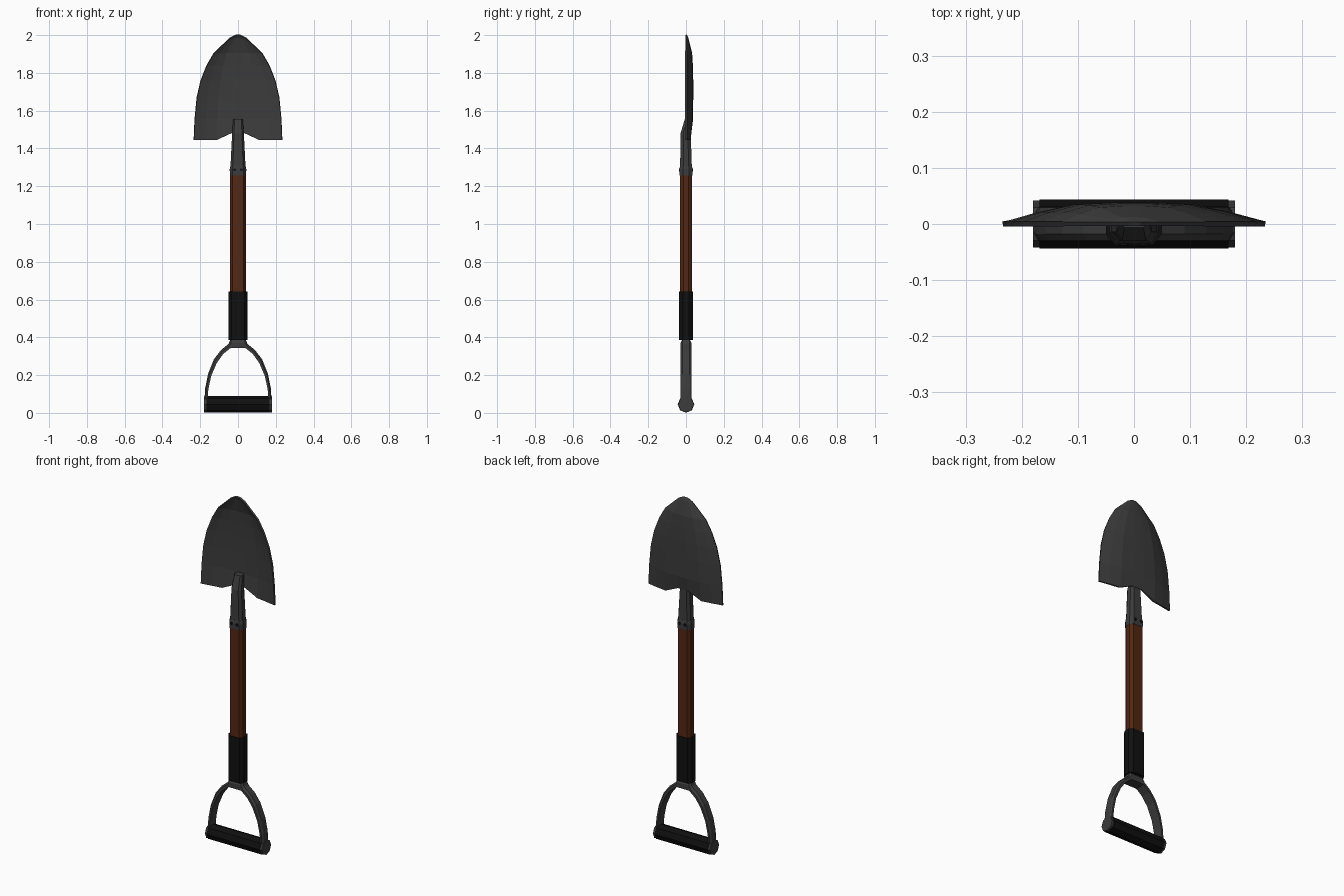
import bpy, bmesh, math

if "Cube" in bpy.data.objects:
    bpy.data.objects.remove(bpy.data.objects["Cube"])


def mat(name, rgb):
    m = bpy.data.materials.new(name)
    m.diffuse_color = (*rgb, 1)
    m.use_nodes = True
    m.node_tree.nodes["Principled BSDF"].inputs["Base Color"].default_value = m.diffuse_color
    return m


METAL = mat("dark_steel", (0.045, 0.045, 0.045))
WOOD = mat("brown_wood", (0.085, 0.02, 0.006))
BLACK = mat("black_rubber", (0.005, 0.005, 0.005))


def finish(name, bm, material):
    bmesh.ops.recalc_face_normals(bm, faces=bm.faces)
    me = bpy.data.meshes.new(name)
    bm.to_mesh(me)
    bm.free()
    me.materials.append(material)
    ob = bpy.data.objects.new(name, me)
    bpy.context.collection.objects.link(ob)
    return ob


def loft(name, sections, material):
    """Chamfered octagon sections (z, half width, y front, y back), capped."""
    bm = bmesh.new()
    rings = []
    for z, w, yf, yb in sections:
        c, h = (yf + yb) / 2, (yb - yf) / 2
        a, b = 0.68 * w, 0.45 * h
        pts = [(a, -h), (w, -b), (w, b), (a, h), (-a, h), (-w, b), (-w, -b), (-a, -h)]
        rings.append([bm.verts.new((x, c + y, z)) for x, y in pts])
    for r, s in zip(rings, rings[1:]):
        for i in range(8):
            j = (i + 1) % 8
            bm.faces.new((r[i], r[j], s[j], s[i]))
    bm.faces.new(rings[0])
    bm.faces.new(rings[-1])
    return finish(name, bm, material)


def rod(name, x0, x1, radius, z, material):
    """Octagonal bar along x."""
    bm = bmesh.new()
    rings = []
    for x in (x0, x1):
        rings.append([bm.verts.new((x, radius * math.cos(a), z + radius * math.sin(a)))
                      for a in (math.pi * k / 4 for k in range(8))])
    for i in range(8):
        j = (i + 1) % 8
        bm.faces.new((rings[0][i], rings[0][j], rings[1][j], rings[1][i]))
    bm.faces.new(rings[0])
    bm.faces.new(rings[1])
    return finish(name, bm, material)


# Blade: dished grid, closed with solidify
rows = [(2.0, 0.012, 0.0), (1.985, 0.042, 0.008), (1.905, 0.127, 0.028), (1.84, 0.165, 0.032),
        (1.76, 0.197, 0.034), (1.67, 0.218, 0.034), (1.556, 0.229, 0.033), (1.445, 0.234, 0.022)]
cols = [(-1, 0), (-0.75, 0.5), (-0.48, 0.9), (-0.14, 1), (0.14, 1), (0.48, 0.9), (0.75, 0.5), (1, 0)]
bm = bmesh.new()
grid = []
for k, (z, w, d) in enumerate(rows):
    line = []
    for s, f in cols:
        lift = 0.037 if k == len(rows) - 1 and abs(s) < 0.2 else 0
        line.append(bm.verts.new((s * w, d * f, z + lift)))
    grid.append(line)
for r, s in zip(grid, grid[1:]):
    for i in range(len(cols) - 1):
        bm.faces.new((r[i], r[i + 1], s[i + 1], s[i]))
blade = finish("blade", bm, METAL)
mod = blade.modifiers.new("thickness", "SOLIDIFY")
mod.thickness = 0.009
mod.offset = 0

# Socket, collar, shaft and sleeve
loft("socket", [(1.30, 0.040, -0.031, 0.031), (1.48, 0.031, -0.029, 0.025),
                (1.556, 0.025, -0.006, 0.031)], METAL)
loft("socket_collar", [(1.258, 0.043, -0.034, 0.034), (1.29, 0.044, -0.035, 0.035),
                       (1.31, 0.040, -0.031, 0.031)], METAL)
loft("shaft", [(0.60, 0.042, -0.032, 0.032), (1.27, 0.042, -0.032, 0.032)], WOOD)
loft("sleeve", [(0.385, 0.050, -0.037, 0.037), (0.642, 0.050, -0.037, 0.037)], BLACK)

# Rivets on both faces of the collar
for side in (-1, 1):
    for x in (-0.018, 0.018):
        bpy.ops.mesh.primitive_cylinder_add(vertices=8, radius=0.008, depth=0.008,
                                            location=(x, side * 0.034, 1.287),
                                            rotation=(math.pi / 2, 0, 0))
        bpy.context.object.name = "rivet"
        bpy.context.object.data.materials.append(BLACK)

# Yoke: right half of the arch as outer/inner outline pairs, mirrored
outer = [(0, 0.39), (0.04, 0.39), (0.05, 0.365), (0.09, 0.333), (0.128, 0.283),
         (0.159, 0.205), (0.174, 0.13), (0.179, 0.045)]
inner = [(0, 0.343), (0.03, 0.343), (0.04, 0.343), (0.078, 0.312), (0.112, 0.265),
         (0.142, 0.195), (0.157, 0.125), (0.163, 0.045)]
bm = bmesh.new()
ring = []
for (ox, oz), (ix, iz) in zip(outer, inner):
    mx, mz = ox + (ix - ox) * 0.4, oz + (iz - oz) * 0.4
    pts = [(ix, -0.029, iz), (mx, -0.029, mz), (ox, -0.018, oz),
           (ox, 0.018, oz), (mx, 0.029, mz), (ix, 0.029, iz)]
    ring.append([bm.verts.new(p) for p in pts])
for r, s in zip(ring, ring[1:]):
    for i in range(6):
        j = (i + 1) % 6
        bm.faces.new((r[i], r[j], s[j], s[i]))
bm.faces.new(ring[-1])
yoke = finish("yoke", bm, METAL)
yoke.modifiers.new("mirror", "MIRROR").use_clip = True

# Cross grip with end caps
rod("grip", -0.168, 0.168, 0.044, 0.045, BLACK)
for s in (-1, 1):
    rod("grip_end_cap", s * 0.168, s * 0.18, 0.042, 0.045, METAL)
